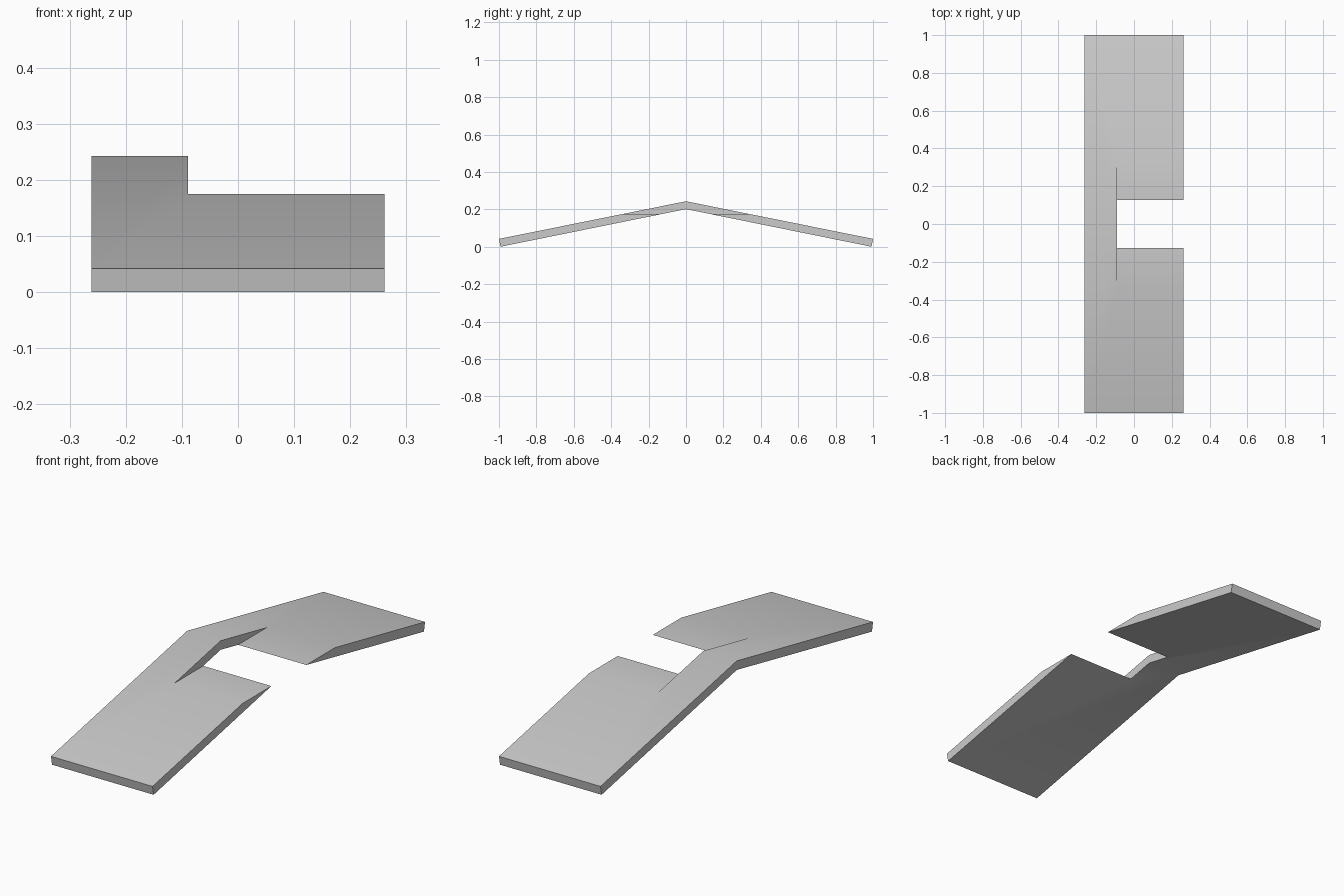
import bpy
import bmesh

if "Cube" in bpy.data.objects:
    bpy.data.objects.remove(bpy.data.objects["Cube"], do_unlink=True)

HALF_WIDTH = 0.261
NOTCH_X, NOTCH_Z = -0.089, 0.175

# Single grey material
grey = bpy.data.materials.new("plain grey")
grey.use_nodes = True
colour = (0.6, 0.6, 0.6, 1)
grey.diffuse_color = colour
grey.node_tree.nodes["Principled BSDF"].inputs["Base Color"].default_value = colour


def extruded(name, profile, x0, x1):
    """Extrude a closed (y, z) profile along x."""
    bm = bmesh.new()
    face = bm.faces.new([bm.verts.new((x0, y, z)) for y, z in profile])
    result = bmesh.ops.extrude_face_region(bm, geom=[face])
    moved = [v for v in result["geom"] if isinstance(v, bmesh.types.BMVert)]
    bmesh.ops.translate(bm, vec=(x1 - x0, 0, 0), verts=moved)
    bmesh.ops.recalc_face_normals(bm, faces=bm.faces)
    mesh = bpy.data.meshes.new(name)
    bm.to_mesh(mesh)
    bm.free()
    mesh.materials.append(grey)
    obj = bpy.data.objects.new(name, mesh)
    bpy.context.collection.objects.link(obj)
    return obj


# Shallow bent plate, peaked in the middle
top = [(-1, 0.042), (0, 0.243), (1, 0.042)]
bottom = [(0.992, 0), (0, 0.201), (-0.992, 0)]
plate = extruded("bent_plate", top + bottom, -HALF_WIDTH, HALF_WIDTH)

# Flat-topped notch removing the peak on the left part
notch = extruded("notch_cutter",
                 [(-0.6, NOTCH_Z), (0.6, NOTCH_Z), (0.6, 0.5), (-0.6, 0.5)],
                 NOTCH_X, 0.5)
cut = plate.modifiers.new("notch", "BOOLEAN")
cut.operation = "DIFFERENCE"
cut.solver = "EXACT"
cut.object = notch

bpy.ops.object.select_all(action="DESELECT")
bpy.context.view_layer.objects.active = plate
plate.select_set(True)
bpy.ops.object.modifier_apply(modifier=cut.name)
bpy.data.objects.remove(notch, do_unlink=True)

# Soft shading over the shallow bends, crisp plate edges
bpy.ops.object.shade_smooth_by_angle(angle=0.52)
